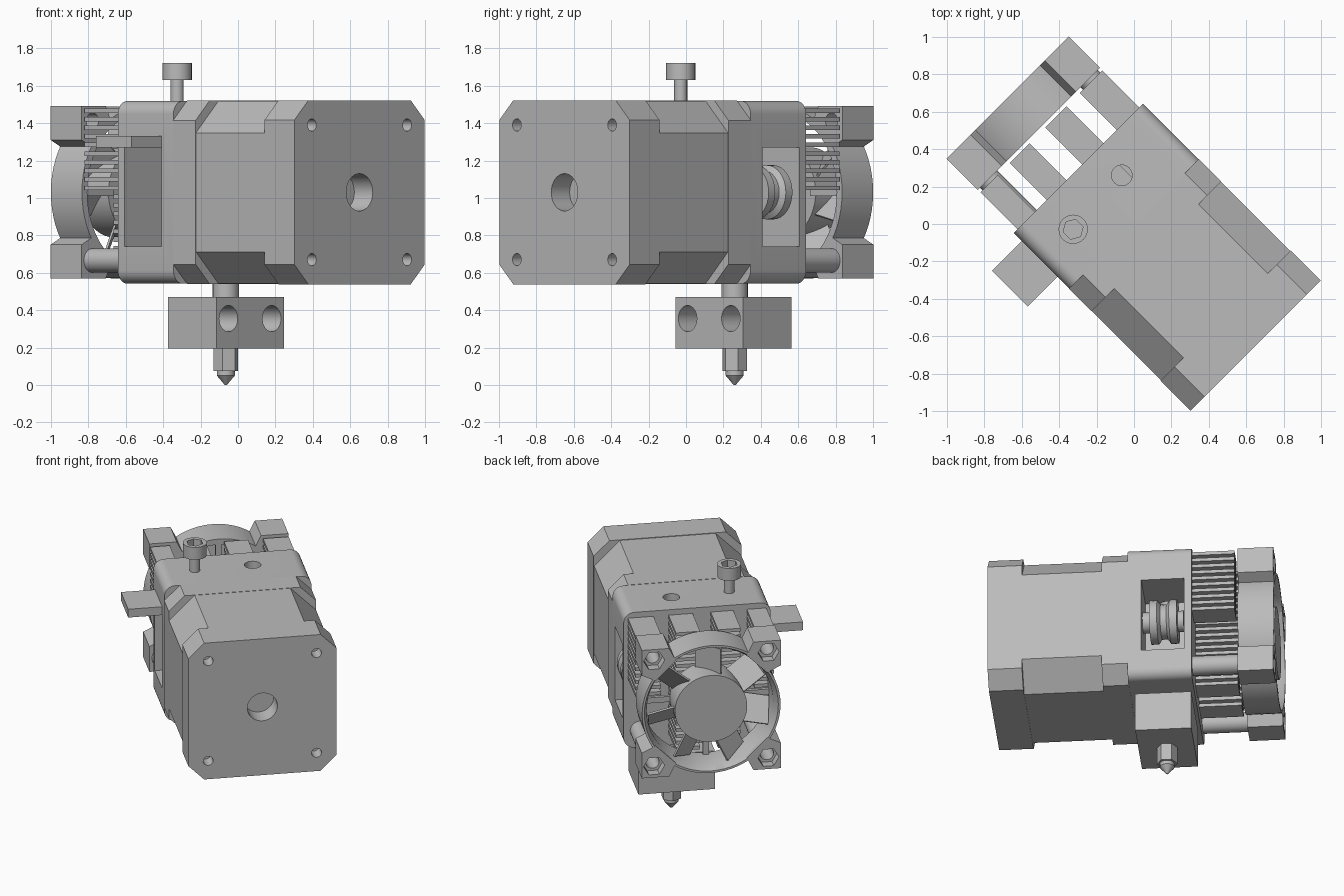
import bpy, bmesh, math
from mathutils import Matrix

cube = bpy.data.objects.get("Cube")
if cube:
    bpy.data.objects.remove(cube)

grey = bpy.data.materials.new("plain_grey")
grey.use_nodes = True
GREY = (0.5, 0.5, 0.5, 1)
grey.diffuse_color = GREY
grey.node_tree.nodes["Principled BSDF"].inputs["Base Color"].default_value = GREY

# Everything is laid out along the motor axis (u), across it (v) and up (z),
# then the mesh is turned so the assembly stands diagonally.
TURN = Matrix.Rotation(math.radians(-45), 4, 'Z')
MID = 1.03          # height of the motor and fan axis
BACK, FRONT = -0.42, 0.0   # ends of the extruder housing


def finish(name, bm):
    bmesh.ops.recalc_face_normals(bm, faces=bm.faces)
    bm.transform(TURN)
    mesh = bpy.data.meshes.new(name)
    bm.to_mesh(mesh)
    bm.free()
    mesh.materials.append(grey)
    obj = bpy.data.objects.new(name, mesh)
    bpy.context.collection.objects.link(obj)
    return obj


def add_loft(bm, sections, axis='u'):
    """Skin a stack of (outline, position) sections along an axis."""
    rings = []
    for outline, h in sections:
        rings.append([bm.verts.new((h, a, b) if axis == 'u' else (a, b, h))
                      for a, b in outline])
    n = len(rings[0])
    for low, high in zip(rings, rings[1:]):
        for i in range(n):
            j = (i + 1) % n
            bm.faces.new((low[i], low[j], high[j], high[i]))
    bm.faces.new(rings[0][::-1])
    bm.faces.new(rings[-1])


def loft(name, sections, axis='u'):
    bm = bmesh.new()
    add_loft(bm, sections, axis)
    return finish(name, bm)


def prism(name, outline, a, b, axis='u'):
    return loft(name, [(outline, a), (outline, b)], axis)


def circle(center, r, n=32):
    return [(center[0] + r * math.cos(2 * math.pi * i / n),
             center[1] + r * math.sin(2 * math.pi * i / n)) for i in range(n)]


def lathe(name, profile, center, axis='u', n=32):
    return loft(name, [(circle(center, r, n), h) for r, h in profile], axis)


def rod(name, center, r, a, b, axis='u', n=32):
    return lathe(name, [(r, a), (r, b)], center, axis, n)


def rect(a0, a1, b0, b1):
    return [(a0, b0), (a1, b0), (a1, b1), (a0, b1)]


def cut_square(half, cut, steps=1):
    """Square with chamfered corners, or rounded ones if steps > 1."""
    pts = []
    for k, (sx, sy) in enumerate([(1, 1), (-1, 1), (-1, -1), (1, -1)]):
        for s in range(steps + 1):
            t = math.pi / 2 * (k + s / steps)
            pts.append((sx * (half - cut) + cut * math.cos(t),
                        MID + sy * (half - cut) + cut * math.sin(t)))
    return pts


def carve(obj, cutters):
    bpy.context.view_layer.objects.active = obj
    for cutter in cutters:
        mod = obj.modifiers.new("cut", 'BOOLEAN')
        mod.operation, mod.solver, mod.object = 'DIFFERENCE', 'EXACT', cutter
        bpy.ops.object.modifier_apply(modifier=mod.name)
        bpy.data.objects.remove(cutter)


CORNERS = [(sv, sz) for sv in (-1, 1) for sz in (-1, 1)]

# Stepper motor: two end caps around a more heavily chamfered core
prism("motor_front_cap", cut_square(0.49, 0.105), FRONT, 0.17)
prism("motor_core", cut_square(0.488, 0.17), 0.16, 0.70)
rear = prism("motor_rear_cap", cut_square(0.492, 0.105), 0.693, 0.919)
carve(rear, [rod("hole", (0, MID), 0.1, 0.78, 1)] +
      [rod("hole", (0.36 * a, MID + 0.36 * b), 0.033, 0.82, 1, n=20)
       for a, b in CORNERS])

# Extruder housing with side openings and the filament inlet
FILAMENT = (-0.23, 0.138)
housing = prism("extruder_housing", cut_square(0.488, 0.07, 8), BACK, FRONT)
carve(housing, [
    prism("opening", rect(-0.6, -0.2, 0.74, 1.27), -0.37, -0.09),
    prism("opening", rect(0.17, 0.6, 0.74, 1.27), -0.37, -0.09),
    rod("inlet", FILAMENT, 0.055, 1.2, 1.6, 'z')])

# Grooved idler wheel in the opening
lathe("idler_wheel", [(0.07, -0.36), (0.07, -0.32), (0.145, -0.32),
                      (0.145, -0.27), (0.115, -0.25), (0.115, -0.21),
                      (0.145, -0.19), (0.145, -0.14), (0.07, -0.14),
                      (0.07, -0.08)], (0.34, MID))

# Release lever
prism("release_lever", rect(-0.714, -0.42, 1.27, 1.33), -0.36, -0.09)

# Tension screw with a hexagonal socket
SCREW = (-0.21, -0.25)
screw = lathe("tension_screw", [(0.035, 1.45), (0.035, 1.63), (0.078, 1.63),
                                (0.078, 1.72)], SCREW, 'z')
carve(screw, [rod("socket", SCREW, 0.055, 1.66, 1.8, 'z', 6)])

# Hot end: neck, heater block and nozzle
rod("heat_break", FILAMENT, 0.07, 0.45, 0.6, 'z')
heater = prism("heater_block", rect(-0.41, -0.042, -0.12, 0.388), 0.195, 0.47, 'z')
carve(heater, [rod("bore", (v, 0.355), 0.07, -0.35, 0.1) for v in (-0.03, 0.297)])
rod("nozzle_hex", FILAMENT, 0.068, 0.075, 0.21, 'z', 6)
lathe("nozzle_tip", [(0.006, 0), (0.048, 0.05), (0.048, 0.08)], FILAMENT, 'z')

# Heat sink: four columns of thin fins, the outer ones only in the upper half
fins = bmesh.new()
for v0, v1, low in [(-0.46, -0.33, 1.04), (-0.24, -0.09, 0.6),
                    (0.03, 0.19, 0.6), (0.29, 0.46, 1.04)]:
    z = 1.455
    while z > low:
        add_loft(fins, [(rect(v0, v1, z, z + 0.024), u) for u in (-0.70, -0.41)])
        z -= 0.046
finish("heat_sink_fins", fins)

# Fan standoffs
for side in (-1, 1):
    rod("fan_standoff", (side * 0.38, 0.665), 0.065, -0.73, -0.41)

# Fan shroud and corner lugs
FAN_OUT, FAN_IN = -0.955, -0.72
shroud = rod("fan_shroud", (0, MID), 0.46, FAN_OUT, FAN_IN, n=64)
carve(shroud, [lathe("duct", [(0.445, -1), (0.445, FAN_OUT), (0.42, -0.9),
                              (0.42, -0.6)], (0, MID), n=64)])
LUG = [(0.462, 0.462), (0.462, 0.28), (0.37, 0.235), (0.235, 0.37), (0.28, 0.462)]
for a, b in CORNERS:
    lug = prism("fan_corner_lug", [(a * v, MID + b * z) for v, z in LUG],
                FAN_OUT, FAN_IN)
    spot = (a * 0.38, MID + b * 0.38)
    carve(lug, [rod("hole", spot, 0.045, -1, -0.6, n=20),
                rod("pocket", spot, 0.07, -1, -0.89, n=6)])

# Fan hub, pitched blades and the support arms behind them
rod("fan_hub", (0, MID), 0.24, -0.945, -0.74, n=48)
blades = bmesh.new()
for i in range(7):
    spin = Matrix.Rotation(2 * math.pi * i / 7, 4, 'X')
    blade = bmesh.ops.create_cube(blades, size=1)["verts"]
    bmesh.ops.scale(blades, vec=(0.2, 0.012, 0.2), verts=blade)
    pitch = Matrix.Rotation(math.radians(45), 4, 'Z')
    place = Matrix.Translation((-0.84, 0, MID))
    bmesh.ops.transform(blades, verts=blade, matrix=place @ spin @
                        Matrix.Translation((0, 0, 0.31)) @ pitch)
finish("fan_blades", blades)
arms = bmesh.new()
for i in range(4):
    spin = Matrix.Rotation(math.pi / 2 * i, 4, 'X')
    arm = bmesh.ops.create_cube(arms, size=1)["verts"]
    bmesh.ops.scale(arms, vec=(0.025, 0.04, 0.24), verts=arm)
    bmesh.ops.transform(arms, verts=arm, matrix=Matrix.Translation((-0.74, 0, MID))
                        @ spin @ Matrix.Translation((0, 0, 0.33)))
finish("fan_support_arms", arms)

# Smooth the round parts while keeping their edges crisp
for obj in bpy.context.collection.objects:
    obj.select_set(obj.type == 'MESH')
bpy.ops.object.shade_smooth_by_angle(angle=math.radians(30))
